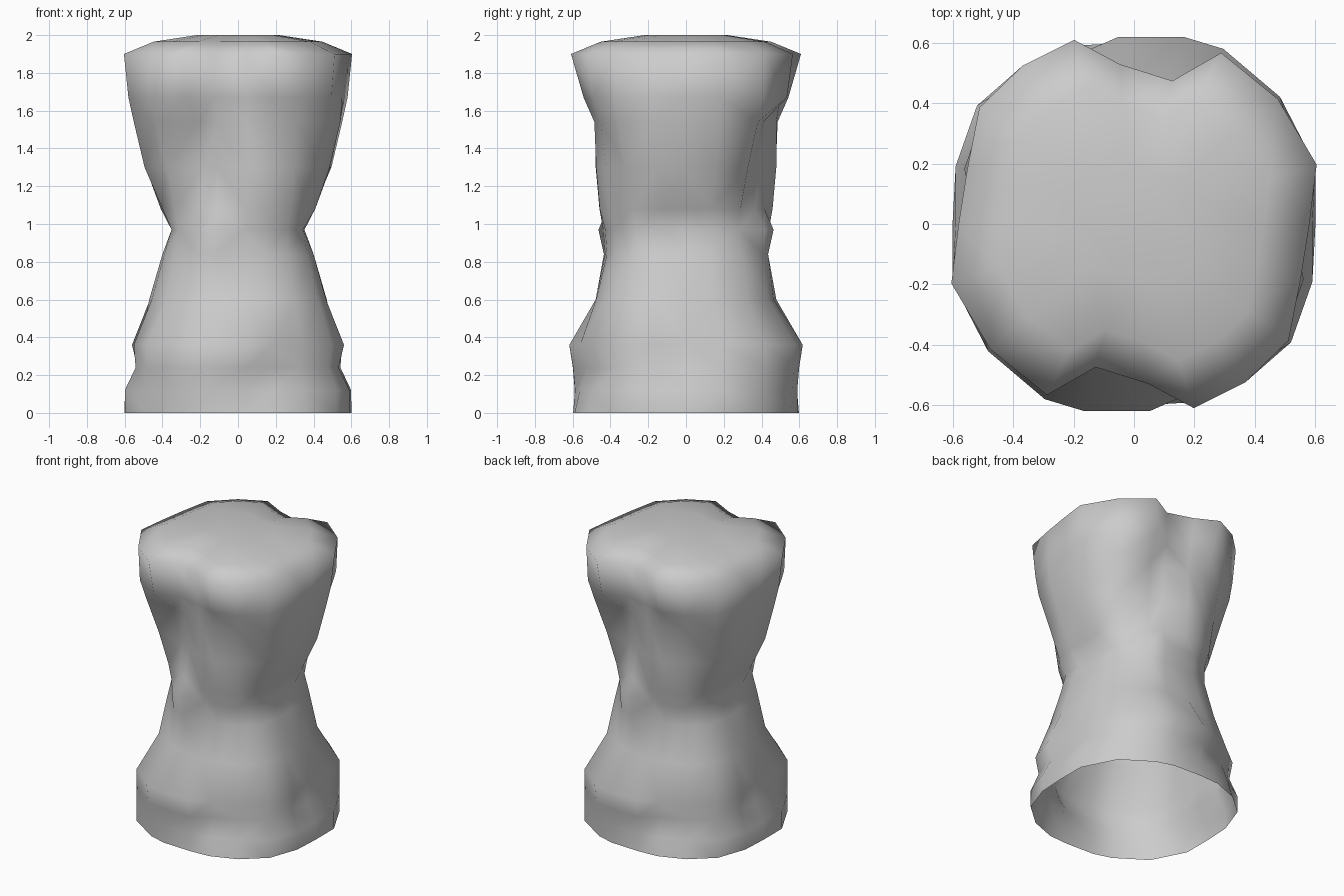
import bpy, bmesh
from math import cos, sin, radians

if "Cube" in bpy.data.objects:
    bpy.data.objects.remove(bpy.data.objects["Cube"])

# Angles over half a turn; the other half repeats by two-fold rotation.
ANGLES = (0, 18, 41, 63, 75, 95, 108, 125, 143, 162)
# Height followed by the radius at each angle
RINGS = [
    (0.00, .60, .63, .64, .62, .61, .60, .62, .64, .65, .62),
    (0.12, .59, .63, .64, .63, .61, .59, .59, .61, .65, .62),
    (0.24, .53, .57, .64, .64, .62, .60, .55, .57, .60, .56),
    (0.36, .52, .58, .64, .65, .64, .62, .59, .60, .62, .59),
    (0.60, .47, .48, .50, .49, .48, .48, .50, .52, .53, .49),
    (0.84, .40, .41, .45, .46, .45, .43, .44, .46, .46, .42),
    (0.97, .35, .37, .42, .47, .48, .44, .45, .46, .43, .37),
    (1.08, .39, .42, .44, .41, .43, .46, .48, .49, .47, .43),
    (1.30, .49, .52, .50, .40, .41, .48, .50, .52, .53, .51),
    (1.54, .54, .58, .58, .46, .44, .48, .51, .55, .60, .57),
    (1.67, .56, .61, .62, .60, .48, .50, .57, .60, .62, .58),
    (1.90, .58, .635, .63, .635, .49, .53, .64, .64, .64, .58),
]


def add_ring(bm, z, radii):
    """Closed ring of vertices with two-fold symmetry."""
    turns = [a + half for half in (0, 180) for a in ANGLES]
    return [bm.verts.new((r * cos(radians(a)), r * sin(radians(a)), z))
            for a, r in zip(turns, radii * 2)]


def bridge(bm, low, high):
    n = len(low)
    for i in range(n):
        j = (i + 1) % n
        bm.faces.new((low[i], low[j], high[j], high[i]))


bm = bmesh.new()

# Weathered sides, open underneath
rings = [add_ring(bm, row[0], row[1:]) for row in RINGS]

# Shallow dome on top
rim = RINGS[-1][1:]
for z, s in ((1.965, .74), (2.0, .36)):
    rings.append(add_ring(bm, z, tuple(r * s for r in rim)))

for low, high in zip(rings, rings[1:]):
    bridge(bm, low, high)
bm.faces.new(rings[-1])
bmesh.ops.triangulate(bm, faces=bm.faces[:])
bmesh.ops.recalc_face_normals(bm, faces=bm.faces[:])

mesh = bpy.data.meshes.new("rock_pillar")
bm.to_mesh(mesh)
bm.free()
pillar = bpy.data.objects.new("rock_pillar", mesh)
bpy.context.collection.objects.link(pillar)

# Soft stone shading over the whole surface
bpy.context.view_layer.objects.active = pillar
pillar.select_set(True)
bpy.ops.object.shade_smooth()
